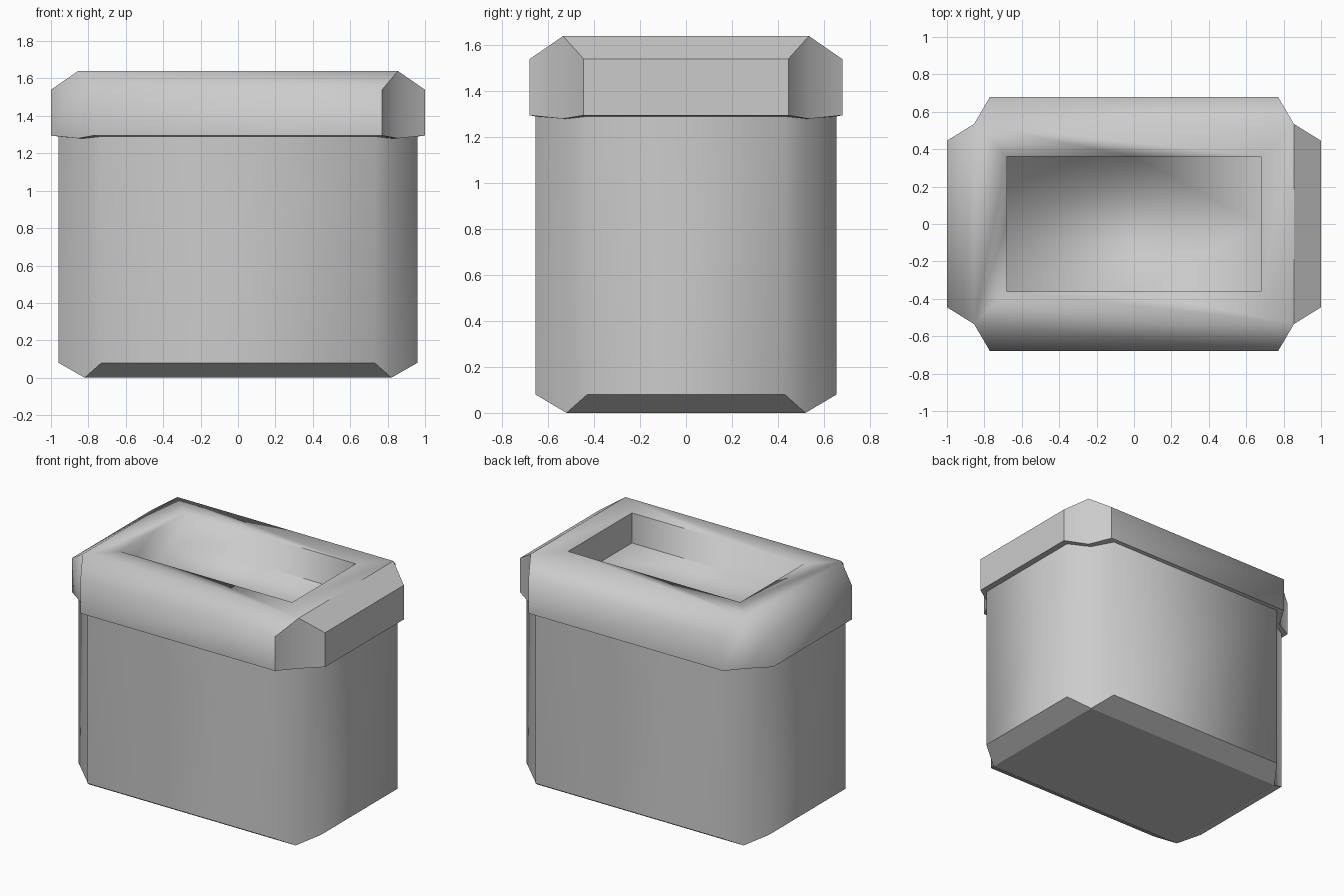
import bpy
import bmesh

if "Cube" in bpy.data.objects:
    bpy.data.objects.remove(bpy.data.objects["Cube"], do_unlink=True)

grey = bpy.data.materials.new("mid grey")
colour = (0.6, 0.6, 0.6, 1)
grey.use_nodes = True
grey.diffuse_color = colour
grey.node_tree.nodes["Principled BSDF"].inputs["Base Color"].default_value = colour

bm = bmesh.new()
CORNERS = [(1, -1), (1, 1), (-1, 1), (-1, -1)]


def notched_ring(front, notch, side):
    """Twelve points: each corner is two outer points around a notch point."""
    ring = []
    for sx, sy in CORNERS:
        trio = [front, notch, side] if sx * sy < 0 else [side, notch, front]
        ring += [bm.verts.new((sx * x, sy * y, z)) for x, y, z in trio]
    return ring


def rectangle_ring(x, y, z):
    """Four corners, each followed by the middle of the next side."""
    points = [(x, -y), (x, 0), (x, y), (0, y), (-x, y), (-x, 0), (-x, -y), (0, -y)]
    return [bm.verts.new((px, py, z)) for px, py in points]


def bridge(low, high):
    n = len(low)
    for i in range(n):
        j = (i + 1) % n
        bm.faces.new((low[i], low[j], high[j], high[i]))


def chamfer(ring):
    """Sloped strips joining neighbouring notch points; returns those points."""
    for i in range(1, 12, 3):
        bm.faces.new([ring[(i + k) % 12] for k in range(4)])
    return ring[1::3]


# Body with notched corners, and the overhanging rim
rings = [
    notched_ring((0.73, 0.655, 0.08), (0.82, 0.52, 0), (0.96, 0.43, 0.08)),
    notched_ring((0.73, 0.655, 1.29), (0.82, 0.52, 1.28), (0.96, 0.43, 1.29)),
    notched_ring((0.77, 0.68, 1.295), (0.855, 0.535, 1.28), (1.0, 0.445, 1.295)),
    notched_ring((0.77, 0.68, 1.54), (0.855, 0.535, 1.64), (1.0, 0.445, 1.54)),
]
for low, high in zip(rings, rings[1:]):
    bridge(low, high)

# Chamfered base and top edge
bm.faces.new(chamfer(rings[0]))
top = chamfer(rings[-1])

# Flat top border, recess walls and recess floor
opening = rectangle_ring(0.68, 0.36, 1.64)
floor = rectangle_ring(0.68, 0.36, 1.425)
for i in range(4):
    j = (i + 1) % 4
    bm.faces.new((top[i], top[j], opening[2 * j], opening[2 * i + 1], opening[2 * i]))
bridge(opening, floor)
bm.faces.new(floor)
bmesh.ops.recalc_face_normals(bm, faces=bm.faces)

# Smooth surface, with crisp creases at the base, rim underside and left end
recess = set(opening + floor)
for face in bm.faces:
    face.smooth = True
for edge in bm.edges:
    a, b = edge.verts
    steep = edge.calc_face_angle(0) > 0.5
    base = max(a.co.z, b.co.z) < 0.1
    underside = all(1.2 < v.co.z < 1.3 for v in edge.verts)
    left_end = all(v.co.x > 0.7 and v.co.z > 1.2 for v in edge.verts)
    left_recess = all(v in recess and v.co.x > -0.01 for v in edge.verts)
    if steep and (base or underside or left_end or left_recess):
        edge.smooth = False

mesh = bpy.data.meshes.new("notched_container")
bm.to_mesh(mesh)
bm.free()
mesh.materials.append(grey)
container = bpy.data.objects.new("notched_container", mesh)
bpy.context.collection.objects.link(container)
